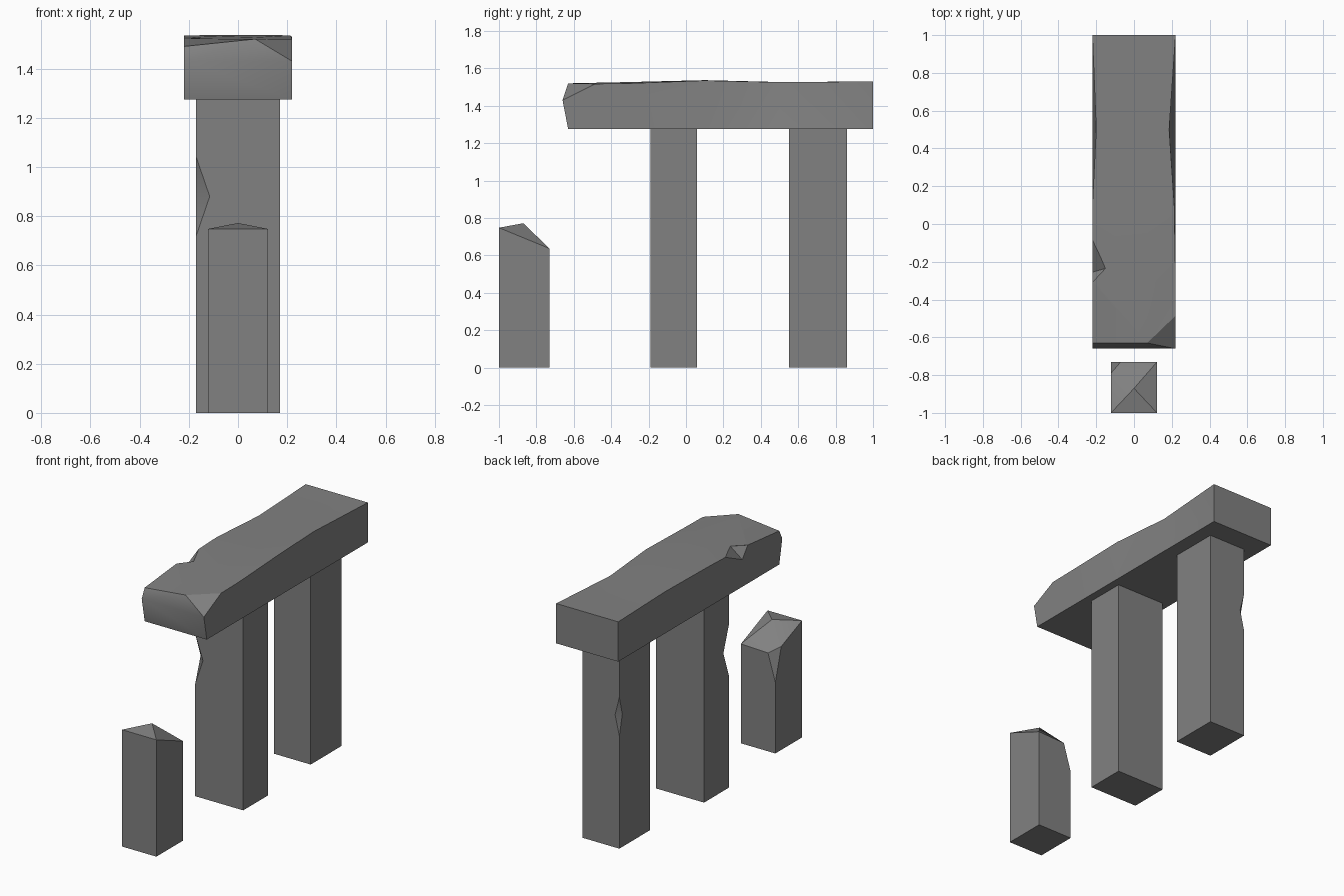
import bpy, bmesh, math
from mathutils import Vector

if "Cube" in bpy.data.objects:
    bpy.data.objects.remove(bpy.data.objects["Cube"])

stone = bpy.data.materials.new("grey stone")
stone.diffuse_color = (0.22, 0.22, 0.22, 1)
stone.use_nodes = True
stone.node_tree.nodes["Principled BSDF"].inputs["Base Color"].default_value = stone.diffuse_color


def make_object(name, bm):
    bmesh.ops.recalc_face_normals(bm, faces=bm.faces)
    mesh = bpy.data.meshes.new(name)
    bm.to_mesh(mesh)
    bm.free()
    mesh.materials.append(stone)
    obj = bpy.data.objects.new(name, mesh)
    bpy.context.collection.objects.link(obj)
    return obj


def hull(name, points):
    bm = bmesh.new()
    verts = [bm.verts.new(p) for p in points]
    bmesh.ops.convex_hull(bm, input=verts)
    bmesh.ops.dissolve_limit(bm, angle_limit=math.radians(0.5),
                             verts=bm.verts, edges=bm.edges)
    return make_object(name, bm)


def activate(obj):
    bpy.ops.object.select_all(action='DESELECT')
    obj.select_set(True)
    bpy.context.view_layer.objects.active = obj


def notch(obj, end_a, end_b, centre, u, v):
    """Chip an edge with a double pyramid from end_a to end_b."""
    c, u, v = Vector(centre), Vector(u), Vector(v)
    cutter = hull("cutter", [end_a, end_b, c + u, c - u, c + v, c - v])
    cutter.hide_render = True
    mod = obj.modifiers.new("chip", 'BOOLEAN')
    mod.operation = 'DIFFERENCE'
    mod.solver = 'EXACT'
    mod.object = cutter
    activate(obj)
    bpy.ops.object.modifier_apply(modifier=mod.name)
    bpy.data.objects.remove(cutter)


def smooth(obj):
    activate(obj)
    bpy.ops.object.shade_smooth_by_angle(angle=math.radians(30))


def pillar(name, half_x, y0, y1, height):
    return hull(name, [(x, y, z) for x in (-half_x, half_x)
                       for y in (y0, y1) for z in (0, height)])


BASE = 1.275  # underside of the lintel

# Two upright pillars, each with one chipped edge
front_pillar = pillar("front_pillar", 0.17, -0.19, 0.06, BASE)
notch(front_pillar, (-0.17, -0.19, 0.72), (-0.17, -0.19, 1.04),
      (-0.17, -0.19, 0.88), (0.055, 0, 0), (0, 0.055, 0))
back_pillar = pillar("back_pillar", 0.13, 0.55, 0.86, BASE)
notch(back_pillar, (-0.13, 0.86, 0.72), (-0.13, 0.86, 0.97),
      (-0.13, 0.86, 0.85), (0.03, 0, 0), (0, 0.03, 0))

# Short standing stone with a peaked top and a broken back corner
W = 0.122
short_stone = hull("short_stone", [
    (-W, -1, 0), (W, -1, 0), (-W, -0.73, 0), (W, -0.73, 0),
    (-W, -1, 0.748), (W, -1, 0.748), (0, -0.87, 0.772), (W, -0.73, 0.637),
    (-W, -0.79, 0.663), (-0.07, -0.73, 0.63), (-W, -0.73, 0.455)])

# Lintel: stations along y of left x, right x, and left / middle / right top z
stations = [
    (-0.63, -0.22, 0.22, 1.49, 1.52, 1.515),
    (-0.30, -0.22, 0.22, 1.522, 1.527, 1.52),
    (0.10, -0.22, 0.213, 1.535, 1.537, 1.535),
    (0.50, -0.20, 0.186, 1.526, 1.527, 1.526),
    (1.00, -0.22, 0.22, 1.53, 1.53, 1.53),
]
bm = bmesh.new()
rings = []
for y, xl, xr, zl, zm, zr in stations:
    rings.append([bm.verts.new(p) for p in (
        (-0.22, y, BASE), (xl, y, zl), (0.07, y, zm), (xr, y, zr),
        (0.22, y, BASE))])
for a, b in zip(rings, rings[1:]):
    for i in range(5):
        j = (i + 1) % 5
        bm.faces.new((a[i], a[j], b[j], b[i]))
bm.faces.new(rings[-1])
# Bulging front end
bl, tl, tm, tr, br = rings[0]
rl = bm.verts.new((-0.22, -0.66, 1.43))
rr = bm.verts.new((0.22, -0.66, 1.43))
for f in ((bl, br, rr, rl), (rl, rr, tm), (rl, tm, tl), (rr, tr, tm),
          (bl, rl, tl), (br, tr, rr)):
    bm.faces.new(f)
bmesh.ops.recalc_face_normals(bm, faces=bm.faces)
bmesh.ops.triangulate(bm, faces=bm.faces)
# Broken front right corner
bmesh.ops.bisect_plane(bm, geom=bm.verts[:] + bm.edges[:] + bm.faces[:],
                       dist=1e-4, plane_co=(0.07, -0.63, 1.52),
                       plane_no=(1, -1, 2), clear_outer=True)
bmesh.ops.holes_fill(bm, edges=[e for e in bm.edges if e.is_boundary], sides=0)
lintel = make_object("lintel", bm)
# Chip in the left top edge
notch(lintel, (-0.22, -0.08, 1.531), (-0.22, -0.31, 1.521),
      (-0.22, -0.245, 1.524), (0.07, 0.01, 0), (0, -0.01, -0.075))

for part in (front_pillar, back_pillar, short_stone, lintel):
    smooth(part)
